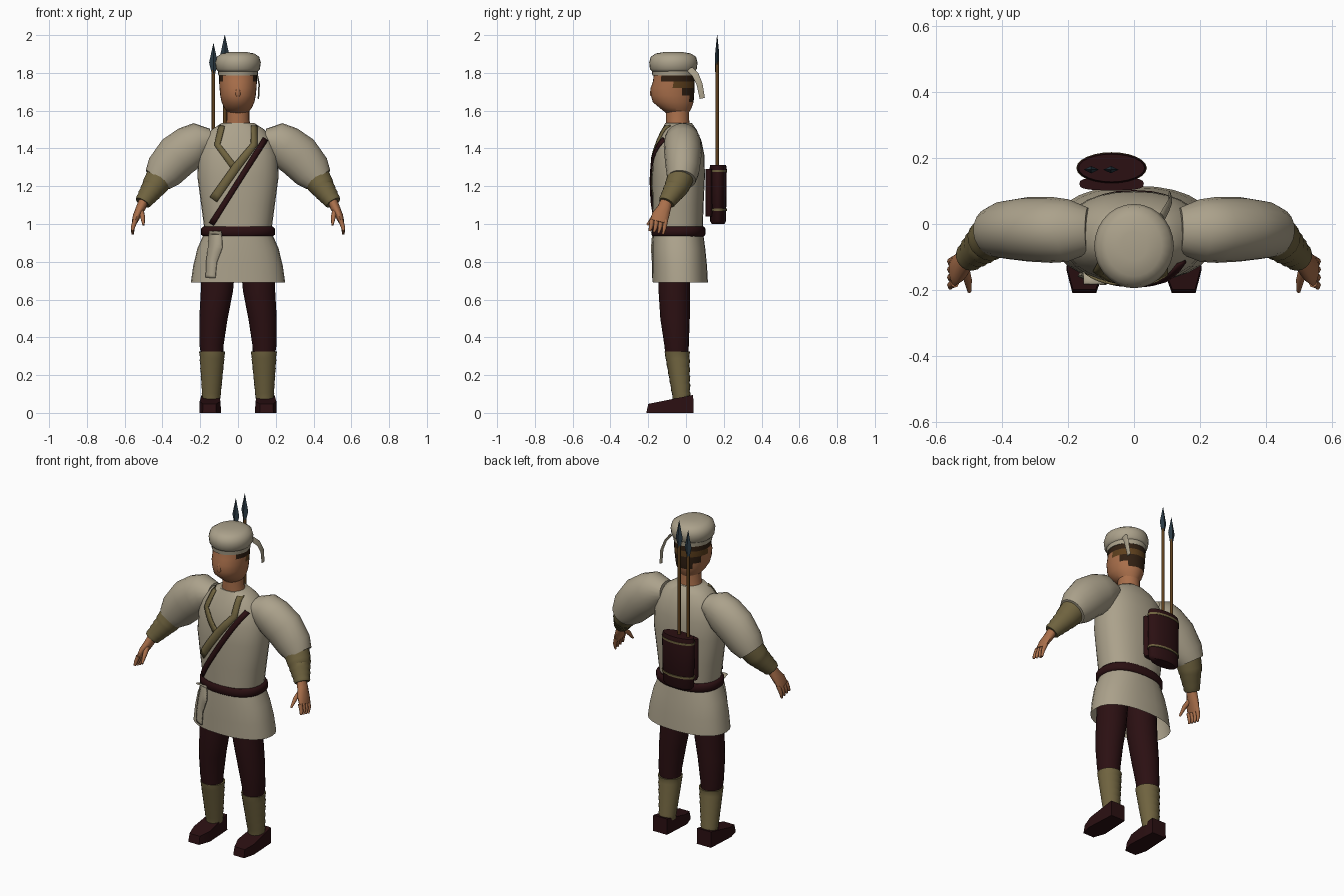
import bpy, bmesh, math
from mathutils import Vector
from mathutils.bvhtree import BVHTree

if "Cube" in bpy.data.objects:
    bpy.data.objects.remove(bpy.data.objects["Cube"])


def material(name, r, g, b):
    m = bpy.data.materials.new(name)
    m.diffuse_color = (r, g, b, 1)
    m.use_nodes = True
    shader = next(n for n in m.node_tree.nodes if n.type == "BSDF_PRINCIPLED")
    shader.inputs["Base Color"].default_value = (r, g, b, 1)
    return m


CLOTH = material("cream cloth", 0.41, 0.36, 0.26)
OLIVE = material("olive wrap", 0.16, 0.125, 0.05)
SKIN = material("skin", 0.40, 0.16, 0.07)
MAROON = material("dark maroon", 0.024, 0.005, 0.006)
HAIR = material("dark hair", 0.03, 0.014, 0.006)
WOOD = material("brown wood", 0.11, 0.05, 0.012)
STEEL = material("blue steel", 0.025, 0.045, 0.062)


def finish(name, bm, mat, angle=50):
    bmesh.ops.recalc_face_normals(bm, faces=bm.faces)
    me = bpy.data.meshes.new(name)
    bm.to_mesh(me)
    bm.free()
    ob = bpy.data.objects.new(name, me)
    bpy.context.collection.objects.link(ob)
    me.materials.append(mat)
    bpy.ops.object.select_all(action="DESELECT")
    ob.select_set(True)
    bpy.context.view_layer.objects.active = ob
    bpy.ops.object.shade_smooth_by_angle(angle=math.radians(angle))
    return ob


def loft(name, rings, mat, sides=20, power=2, flat=True, caps=True, side=1, angle=50):
    """Skin a row of rings (x, y, z, radius, depth radius); side=-1 mirrors it."""
    bm = bmesh.new()
    centres = [Vector(r[:3]) for r in rings]
    rows = []
    for i, (c, r) in enumerate(zip(centres, rings)):
        t = Vector((0, 0, 1))
        if not flat:
            t = (centres[min(i + 1, len(rings) - 1)] - centres[max(i - 1, 0)]).normalized()
        u = t.cross(Vector((0, 1, 0))).normalized()
        v = t.cross(u)
        row = []
        for k in range(sides):
            a = math.tau * k / sides
            ca, sa = math.cos(a), math.sin(a)
            ca = math.copysign(abs(ca) ** (2 / power), ca)
            sa = math.copysign(abs(sa) ** (2 / power), sa)
            p = c + u * ca * r[3] + v * sa * r[4]
            row.append(bm.verts.new((p.x * side, p.y, p.z)))
        rows.append(row)
    for lo, hi in zip(rows, rows[1:]):
        for k in range(sides):
            n = (k + 1) % sides
            bm.faces.new((lo[k], lo[n], hi[n], hi[k]))
    if caps:
        bm.faces.new(rows[0])
        bm.faces.new(rows[-1])
    return finish(name, bm, mat, angle)


def upright(name, rings, mat, x=0, **kw):
    """Loft from (z, centre y, half width, half depth)."""
    return loft(name, [(x, cy, z, rx, ry) for z, cy, rx, ry in rings], mat, **kw)


# Tunic: upper body and open skirt
torso = upright("tunic_body", [
    (0.95, -.042, .175, .13), (1.1, -.042, .195, .135), (1.25, -.04, .215, .14),
    (1.36, -.038, .21, .136), (1.44, -.036, .185, .118), (1.5, -.036, .14, .092),
    (1.535, -.04, .085, .07)], CLOTH, sides=28, power=2.3)
skirt = upright("tunic_skirt", [
    (.69, -.03, .25, .146), (.78, -.033, .237, .144), (.87, -.038, .215, .14),
    (.95, -.042, .18, .133)], CLOTH, sides=28, power=2.3, caps=False)
upright("belt", [(.935, -.04, .185, .135), (.945, -.04, .197, .143), (.975, -.04, .197, .143),
                 (.987, -.04, .185, .135)], MAROON, sides=28, power=2.3)


# Strips of cloth laid over the front of the tunic
def strip(name, path, mat, target, gap=0.004, steps=6):
    """path holds (x, z, width); every edge point is dropped onto the target."""
    tree = BVHTree.FromPolygons([v.co for v in target.data.vertices],
                                [p.vertices[:] for p in target.data.polygons])
    pts = [Vector(path[0])]
    for a, b in zip(path, path[1:]):
        pts += [Vector(a).lerp(Vector(b), (i + 1) / steps) for i in range(steps)]
    bm = bmesh.new()
    pairs, y = [], -.17
    for i, p in enumerate(pts):
        d = (pts[min(i + 1, len(pts) - 1)] - pts[max(i - 1, 0)]).xy.normalized()
        pair = []
        for s in (-.5, 0, .5):
            x, z = p.x - d.y * s * p.z, p.y + d.x * s * p.z
            hit = tree.ray_cast(Vector((x, -1, z)), Vector((0, 1, 0)))[0]
            y = hit.y if hit else y
            pair.append(bm.verts.new((x, y - gap, z)))
        pairs.append(pair)
    for a, b in zip(pairs, pairs[1:]):
        for k in (0, 1):
            bm.faces.new((a[k], a[k + 1], b[k + 1], b[k]))
    ob = finish(name, bm, mat)
    mod = ob.modifiers.new("thickness", "SOLIDIFY")
    mod.thickness = .008
    mod.offset = 0
    return ob


strip("collar_right", [(-.085, 1.52, .03), (-.11, 1.42, .03), (-.02, 1.3, .035)], OLIVE, torso)
strip("collar_left", [(.085, 1.52, .03), (.085, 1.42, .035), (-.01, 1.3, .045),
                      (-.13, 1.13, .045)], OLIVE, torso, .006)
strip("chest_strap", [(.145, 1.45, .03), (-.14, 1.0, .028)], MAROON, torso, .009, 14)
strip("sash_end", [(-.12, .96, .065), (-.12, .88, .075), (-.14, .8, .055), (-.145, .715, .05)],
      CLOTH, skirt, .012)

# Arms and legs, built once for each side
for s, word in ((1, "left"), (-1, "right")):
    loft(word + "_sleeve", [
        (.14, -.02, 1.45, .055, .07), (.2, -.02, 1.44, .1, .095), (.25, -.018, 1.41, .115, .1),
        (.32, -.016, 1.36, .118, .098), (.39, -.018, 1.28, .105, .088),
        (.425, -.024, 1.235, .08, .076)], CLOTH, side=s, flat=False)
    wrap = [(.408, -.027, 1.255, .076, .072), (.44, -.045, 1.205, .068, .066)]
    for i in range(4):
        f = i / 3
        x, y, z, r = .45 + .05 * f, -.055 - .045 * f, 1.19 - .07 * f, .064 - .018 * f
        wrap += [(x, y, z, r, r), (x + .005, y - .004, z - .008, r - .005, r - .005)]
    loft(word + "_forearm_wrap", wrap, OLIVE, side=s, flat=False, sides=16, angle=35)
    loft(word + "_hand", [
        (.495, -.1, 1.13, .027, .03), (.515, -.115, 1.085, .025, .036),
        (.535, -.135, 1.045, .021, .046), (.548, -.145, 1.01, .015, .045)],
        SKIN, side=s, flat=False, sides=12)
    for i in range(4):
        y = -.108 - .024 * i
        loft(f"{word}_finger_{i + 1}", [
            (.544, y, 1.02, .013, .013), (.557, y - .006, .98, .011, .011),
            (.558, y - .014, .945 + .006 * i, .006, .006)], SKIN, side=s, flat=False, sides=8)
    loft(word + "_thumb", [
        (.515, -.13, 1.075, .015, .016), (.505, -.17, 1.04, .013, .013),
        (.5, -.205, .995, .006, .006)], SKIN, side=s, flat=False, sides=8)

    loft(word + "_trouser_leg", [
        (.137, -.048, .3, .058, .06), (.14, -.05, .36, .064, .065), (.13, -.058, .5, .075, .078),
        (.112, -.062, .64, .085, .083), (.1, -.062, .82, .09, .083)], MAROON, side=s)
    shin = []
    for i in range(6):
        f = i / 5
        x, y, z, r = .141 - .004 * f, -.025 - .021 * f, .07 + .22 * f, .046 + .018 * f
        shin += [(x, y, z, r, r - .001), (x, y, z + .034, r + .005, r + .003)]
    loft(word + "_shin_wrap", shin, OLIVE, side=s, angle=35)

    bm = bmesh.new()
    outline = [(.1, .04), (.195, .04), (.205, -.14), (.187, -.21), (.115, -.21), (.09, -.14)]
    low = [bm.verts.new((x * s, y, 0)) for x, y in outline]
    top = [bm.verts.new((x * s * .96 + .006 * s, y * .95, .095 + .19 * (y - .04)))
           for x, y in outline]
    bm.faces.new(low)
    bm.faces.new(top)
    for k in range(6):
        n = (k + 1) % 6
        bm.faces.new((low[k], low[n], top[n], top[k]))
    finish(word + "_shoe", bm, MAROON, 25)

# Neck and head; hair and its tie band coloured by height and depth
upright("neck", [(1.5, -.04, .075, .065), (1.55, -.045, .06, .062), (1.64, -.045, .06, .062)], SKIN)
head = upright("head", [
    (1.585, -.045, .05, .058), (1.615, -.055, .073, .085), (1.645, -.068, .087, .108),
    (1.68, -.071, .094, .114), (1.72, -.071, .098, .116), (1.755, -.065, .1, .11),
    (1.82, -.062, .1, .105)], SKIN, sides=28)
head.data.materials.append(HAIR)
head.data.materials.append(WOOD)
for p in head.data.polygons:
    c = p.center
    if c.z > 1.65 and c.y > -.03 - 1.1 * (c.z - 1.7):
        p.material_index = 2 if 1.72 < c.z < 1.755 else 1
upright("nose", [(1.675, -.18, .008, .006), (1.685, -.182, .015, .01), (1.72, -.18, .01, .008),
                 (1.75, -.17, .006, .005)], SKIN, sides=10)

# Soft round cap with a hanging ribbon
upright("cap_band", [(1.785, -.066, .104, .112), (1.825, -.066, .108, .117)], CLOTH, sides=28)
upright("cap", [
    (1.805, -.067, .103, .111), (1.82, -.067, .116, .124), (1.855, -.067, .121, .128),
    (1.885, -.067, .112, .12), (1.903, -.067, .085, .092), (1.911, -.067, .04, .044)],
    CLOTH, sides=28)
loft("cap_ribbon", [
    (.085, .02, 1.82, .006, .018), (.102, .05, 1.79, .004, .018), (.112, .072, 1.74, .004, .016),
    (.108, .086, 1.665, .004, .014)], CLOTH, flat=False, sides=8)

# Quiver on the back: oval case, flat backing and two bands
upright("quiver", [(1.0, .17, .085, .034), (1.015, .17, .1, .042), (1.29, .17, .105, .046),
                   (1.312, .17, .1, .042)], MAROON, x=-.068, sides=24)
upright("quiver_backing", [(1.04, .122, .09, .018), (1.06, .122, .098, .02),
                           (1.29, .122, .098, .02)], MAROON, x=-.068, sides=20, power=3)
for i, z in enumerate((1.07, 1.275)):
    upright(f"quiver_band_{i + 1}", [(z, .17, .106, .048), (z + .012, .17, .107, .048)], OLIVE,
            x=-.068, sides=24)

# Two spears standing in the quiver
for i, (x, tip) in enumerate(((-.13, 1.955), (-.07, 2.0))):
    upright(f"spear_shaft_{i + 1}", [(1.1, .165, .009, .009), (tip - .14, .165, .009, .009)],
            WOOD, x=x, sides=10)
    upright(f"spear_head_{i + 1}", [
        (tip - .16, .165, .009, .01), (tip - .1, .165, .023, .011), (tip, .165, .001, .001)],
        STEEL, x=x, sides=4, angle=15)
